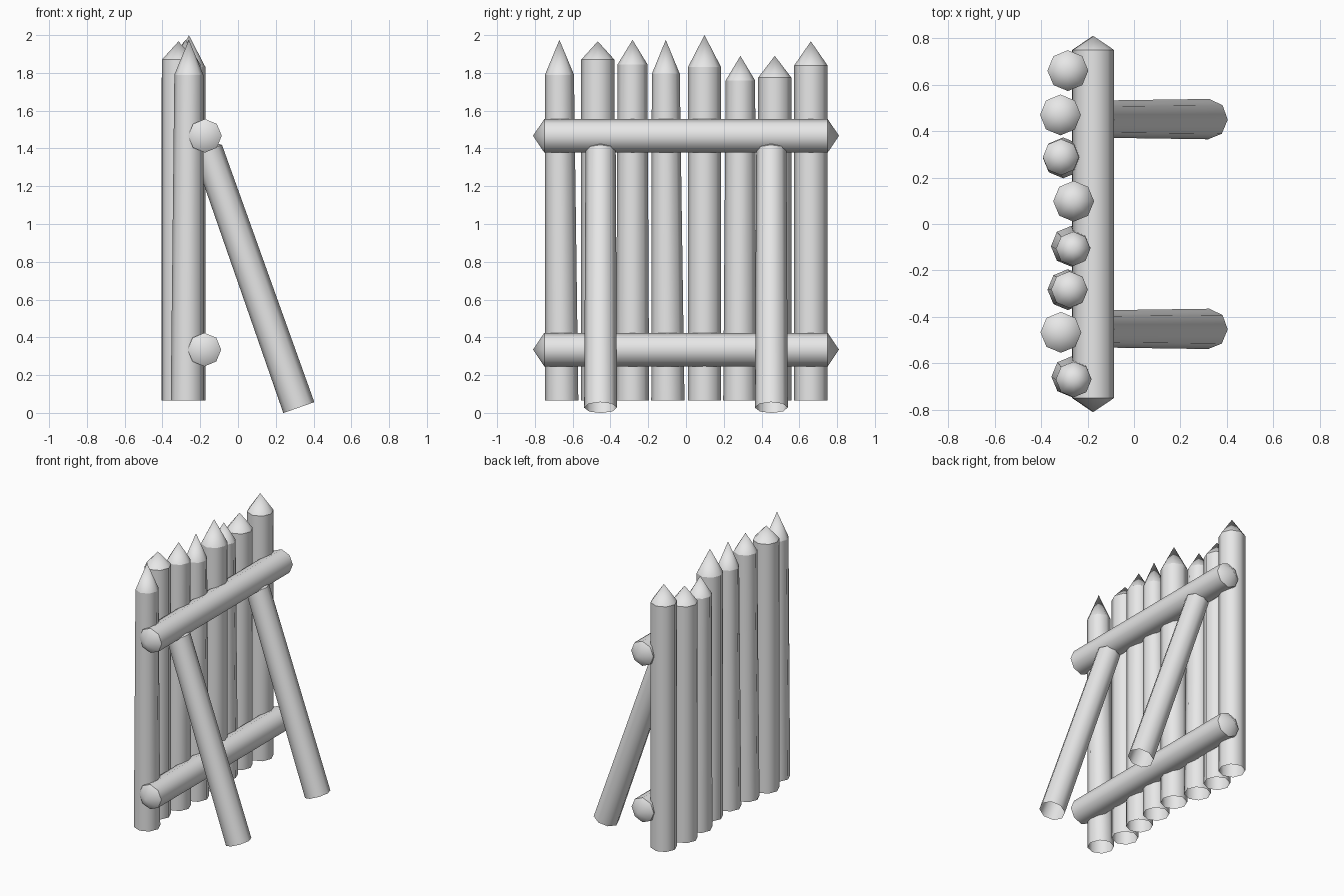
import bpy, bmesh, math
from mathutils import Vector

if "Cube" in bpy.data.objects:
    bpy.data.objects.remove(bpy.data.objects["Cube"])

SIDES = 8
BASE_Z = 0.065

wood = bpy.data.materials.new("pale_grey_wood")
wood.use_nodes = True
wood.diffuse_color = (0.8, 0.8, 0.8, 1)
wood.node_tree.nodes["Principled BSDF"].inputs["Base Color"].default_value = (0.8, 0.8, 0.8, 1)


def log(name, start, end, r0, r1, start_tip=None, end_tip=None):
    """Eight-sided log from start to end; each end is open or has a pointed tip."""
    start, end = Vector(start), Vector(end)
    axis = (end - start).normalized()
    side = axis.orthogonal().normalized()
    up = axis.cross(side)
    bm = bmesh.new()

    def ring(centre, r):
        angles = [2 * math.pi * i / SIDES for i in range(SIDES)]
        return [bm.verts.new(centre + r * (math.cos(a) * side + math.sin(a) * up)) for a in angles]

    low, high = ring(start, r0), ring(end, r1)
    for i in range(SIDES):
        j = (i + 1) % SIDES
        bm.faces.new((low[i], low[j], high[j], high[i]))
    for loop, tip, flip in ((low, start_tip, True), (high, end_tip, False)):
        if tip is None:
            continue
        apex = bm.verts.new(Vector(tip))
        for i in range(SIDES):
            j = (i + 1) % SIDES
            pair = (loop[j], loop[i]) if flip else (loop[i], loop[j])
            bm.faces.new((*pair, apex))
            bm.edges.get(pair).smooth = False   # crisp shoulder
    for f in bm.faces:
        f.smooth = True
    mesh = bpy.data.meshes.new(name)
    bm.to_mesh(mesh)
    bm.free()
    mesh.materials.append(wood)
    obj = bpy.data.objects.new(name, mesh)
    bpy.context.collection.objects.link(obj)
    return obj


# Sharpened pickets: base x, base y, top x, top y, top radius, shoulder z, tip z
pickets = [
    (-.268, -.658, -.26, -.67, .077, 1.79, 1.975),
    (-.315, -.467, -.315, -.467, .088, 1.87, 1.967),
    (-.285, -.283, -.278, -.283, .079, 1.845, 1.975),
    (-.27, -.096, -.262, -.107, .074, 1.795, 1.975),
    (-.26, .098, -.26, .098, .088, 1.83, 2.0),
    (-.305, .285, -.315, .288, .078, 1.76, 1.89),
    (-.317, .47, -.317, .47, .088, 1.775, 1.89),
    (-.285, .661, -.285, .661, .088, 1.84, 1.967),
]
for n, (bx, by, tx, ty, r, shoulder, tip) in enumerate(pickets, 1):
    log(f"picket_{n}", (bx, by, BASE_Z), (tx, ty, shoulder), .088, r, end_tip=(tx, ty, tip))

# Cross rails, pointed at both ends
for name, x, z in (("upper_rail", -.175, 1.467), ("lower_rail", -.178, .335)):
    log(name, (x, -.75, z), (x, .75, z), .089, .089,
        start_tip=(x, -.81, z), end_tip=(x, .81, z))

# Slanted braces behind the wall, their tips buried in the upper rail
for name, y in (("right_brace", -.452), ("left_brace", .452)):
    log(name, (.322, y, .028), (-.16, y, 1.392), .087, .08, end_tip=(-.18, y, 1.45))
